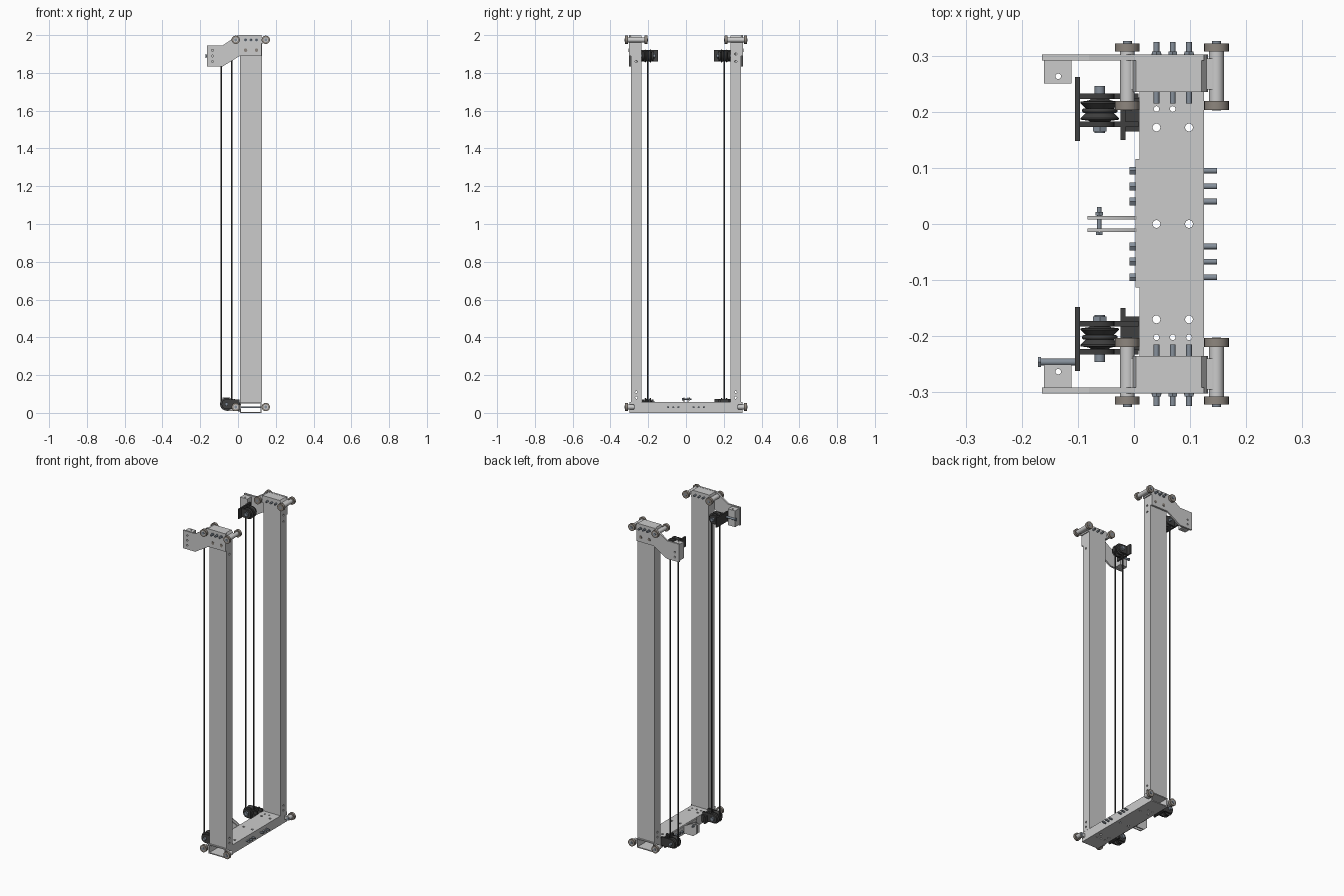
import bpy, bmesh, math
from mathutils import Vector

if "Cube" in bpy.data.objects:
    bpy.data.objects.remove(bpy.data.objects["Cube"])


def material(name, col):
    m = bpy.data.materials.new(name)
    m.diffuse_color = (*col, 1)
    m.use_nodes = True
    m.node_tree.nodes["Principled BSDF"].inputs["Base Color"].default_value = m.diffuse_color
    return m


DARK = material("dark_metal", (0.05, 0.05, 0.05))
STEEL = material("bolt_steel", (0.24, 0.28, 0.33))
WHEEL = material("wheel_rubber", (0.27, 0.24, 0.21))


def finish(name, bm, mat=None):
    bmesh.ops.recalc_face_normals(bm, faces=bm.faces)
    me = bpy.data.meshes.new(name)
    bm.to_mesh(me)
    bm.free()
    ob = bpy.data.objects.new(name, me)
    bpy.context.collection.objects.link(ob)
    if mat:
        me.materials.append(mat)
    return ob


def box(name, x, y, z, mat=None):
    bm = bmesh.new()
    bmesh.ops.create_cube(bm, size=1)
    for v in bm.verts:
        v.co = [(r[0] + r[1]) / 2 + c * abs(r[1] - r[0]) for r, c in zip((x, y, z), v.co)]
    return finish(name, bm, mat)


def add_rod(bm, a, b, r, seg=24):
    a, b = Vector(a), Vector(b)
    new = bmesh.ops.create_cone(bm, cap_ends=True, segments=seg, radius1=r, radius2=r, depth=(b - a).length)
    q = (b - a).to_track_quat('Z', 'Y')
    for v in new['verts']:
        v.co = q @ v.co + (a + b) / 2


def rod(name, a, b, r, mat=None, seg=24):
    bm = bmesh.new()
    add_rod(bm, a, b, r, seg)
    return finish(name, bm, mat)


def prism(name, pts, y0, y1, mat=None):
    # extrude an x/z outline along y
    bm = bmesh.new()
    f = bm.faces.new([bm.verts.new((x, y0, z)) for x, z in pts])
    ext = bmesh.ops.extrude_face_region(bm, geom=[f])['geom']
    bmesh.ops.translate(bm, vec=(0, y1 - y0, 0), verts=[v for v in ext if isinstance(v, bmesh.types.BMVert)])
    return finish(name, bm, mat)


def lathe_y(name, prof, centre, mat, seg=32):
    # revolve (radius, y) points around the y axis
    bm = bmesh.new()
    rings = [[bm.verts.new((centre[0] + r * math.cos(i * math.tau / seg), centre[1] + y,
                            centre[2] + r * math.sin(i * math.tau / seg))) for i in range(seg)] for r, y in prof]
    for p, q in zip(rings, rings[1:]):
        for i in range(seg):
            j = (i + 1) % seg
            bm.faces.new((p[i], p[j], q[j], q[i]))
    bm.faces.new(rings[0])
    bm.faces.new(rings[-1])
    return finish(name, bm, mat)


def cut(ob, cutter):
    m = ob.modifiers.new("cut", 'BOOLEAN')
    m.operation, m.solver, m.object = 'DIFFERENCE', 'EXACT', cutter
    bpy.context.view_layer.objects.active = ob
    bpy.ops.object.modifier_apply(modifier=m.name)
    bpy.data.objects.remove(cutter)


def drill(ob, holes):
    bm = bmesh.new()
    for a, b, r in holes:
        add_rod(bm, a, b, r, 16)
    cut(ob, finish("drill_cutter", bm))


# base beam: hollow tube with vertical holes
beam = box("base_beam", (0.01, 0.125), (-0.3, 0.3), (0, 0.057))
cut(beam, box("beam_void", (0.016, 0.119), (-0.4, 0.4), (0.006, 0.051)))
drill(beam, [((x, y, -0.05), (x, y, 0.1), r)
             for y, xs, r in ((-0.17, (0.04, 0.098), 0.007), (0, (0.04, 0.098), 0.007), (0.172, (0.04, 0.098), 0.007),
                              (-0.202, (0.04, 0.069, 0.098), 0.005), (0.205, (0.04, 0.069, 0.098), 0.005))
             for x in xs])
box("beam_back_plate", (0.003, 0.01), (-0.113, 0.116), (0.005, 0.055))

# centre clevis with pin
for s in (-1, 1):
    y = s * 0.011
    lug = prism("clevis_lug", [(0.005, 0.01), (-0.06, 0.01), (-0.083, 0.03), (-0.083, 0.082),
                               (-0.045, 0.082), (0.005, 0.055)], y - 0.003, y + 0.003)
rod("clevis_pin", (-0.062, -0.018, 0.073), (-0.062, 0.03, 0.073), 0.004, STEEL)
rod("clevis_pin_nut", (-0.062, 0.015, 0.073), (-0.062, 0.021, 0.073), 0.008, STEEL, 6)
rod("clevis_pin_head", (-0.062, -0.02, 0.073), (-0.062, -0.014, 0.073), 0.007, STEEL, 6)

PX, ZB, ZT = -0.061, 0.046, 1.89  # pulley axis position
PULLEY = [(0.014, -0.022), (0.02, -0.018), (0.034, -0.016), (0.034, -0.013), (0.024, -0.003),
          (0.024, 0.003), (0.034, 0.013), (0.034, 0.016), (0.02, 0.018), (0.014, 0.022)]
SIDE = [(-0.164, 1.835), (-0.08, 1.835), (0.01, 1.89), (0.125, 1.89), (0.125, 2.0),
        (0, 2.0), (-0.08, 1.946), (-0.164, 1.946)]

for s in (-1, 1):
    # column: hollow tube with bolt holes at both ends
    col = box("column", (0.01, 0.126), (s * 0.235, s * 0.291), (0.057, 1.96))
    cut(col, box("column_void", (0.015, 0.121), (s * 0.24, s * 0.286), (0, 2.1)))
    drill(col, [((-0.1, s * 0.263, z), (0.2, s * 0.263, z), 0.006) for z in (0.08, 0.11, 1.86, 1.9)])

    # top cap and cranked side plate
    prism("column_cap", [(-0.004, 1.955), (0.132, 1.955), (0.13, 1.985), (0.12, 1.999), (0.004, 1.999), (-0.002, 1.985)],
          s * 0.235, s * 0.302)
    plate = prism("side_plate", SIDE, s * 0.291, s * 0.302)
    drill(plate, [((-0.135, s * 0.25, z), (-0.135, s * 0.35, z), 0.005) for z in (1.86, 1.89, 1.92)])
    for x in (0.04, 0.098):
        rod("plate_rivet", (x, s * 0.295, 1.92), (x, s * 0.304, 1.92), 0.009, WHEEL)
    block = box("plate_block", (-0.16, -0.111), (s * 0.25, s * 0.291), (1.84, 1.94))
    drill(block, [((-0.135, s * 0.263, 1.8), (-0.135, s * 0.263, 2.0), 0.005)])

    # cross bolts through the cap and the beam ends
    for x in (0.04, 0.069, 0.098):
        rod("cap_bolt", (x, s * 0.215, 1.975), (x, s * 0.324, 1.975), 0.005, STEEL)
        rod("cap_bolt_head", (x, s * 0.302, 1.975), (x, s * 0.307, 1.975), 0.009, STEEL, 6)
    for y in (0.04, 0.067, 0.095):
        rod("beam_bolt", (-0.008, s * y, 0.03), (0.148, s * y, 0.03), 0.005, STEEL)
        rod("beam_bolt_head", (-0.008, s * y, 0.03), (0.003, s * y, 0.03), 0.008, STEEL, 6)

    # guide rollers at the top and bottom corners
    for x in (-0.012, 0.147):
        inner = 0.004 if x < 0 else 0.131
        for z, y0 in ((1.975, 0.205), (0.031, 0.275)):
            rod("roller_shaft", (x, s * y0, z), (x, s * 0.322, z), 0.013)
            rod("roller_axle", (x, s * (y0 - 0.003), z), (x, s * 0.326, z), 0.008, STEEL)
            rod("roller_wheel", (x, s * 0.307, z), (x, s * 0.322, z), 0.022, WHEEL)
            if z > 1:
                rod("roller_wheel", (x, s * 0.203, z), (x, s * 0.219, z), 0.022, WHEEL)
            box("roller_mount", sorted((x, inner + 0.01 * (1 if x < 0 else -1))),
                (s * (0.24 if z > 1 else 0.275), s * 0.295), (z - 0.011, z + 0.011))

    # pulleys with axles and nuts
    for z in (ZB, ZT):
        lathe_y("pulley", PULLEY, (PX, s * 0.202, z), DARK)
        rod("pulley_axle", (PX, s * 0.162, z), (PX, s * 0.246, z), 0.009, STEEL)
        rod("pulley_nut", (PX, s * 0.165, z), (PX, s * 0.176, z), 0.014, STEEL, 6)
        for y in (0.178, 0.228):
            end = -0.104 if z > 1 else 0.008
            mid = [(PX + 0.026 * math.cos(a), z + 0.026 * math.sin(a))
                   for a in [math.pi * (i / 8 - 0.5) for i in range(9)]]
            if z < 1:
                mid = [(2 * PX - px, pz) for px, pz in mid]
            prism("pulley_cheek", mid + [(end, z + 0.026), (end, z - 0.026)],
                  s * (y - 0.005), s * (y + 0.005), DARK)

    # upper pulley back plate, lower pulley mount
    box("upper_pulley_plate", (-0.105, -0.096), (s * 0.148, s * 0.262), (1.86, 1.92), DARK)
    box("lower_pulley_mount", (-0.024, -0.015), (s * 0.15, s * 0.236), (0.012, 0.074 if s > 0 else 0.055), DARK)
    box("lower_pulley_spacer", (-0.02, 0.012), (s * 0.165, s * 0.225), (0.012, 0.055), DARK)

    # cable loop
    path = [(PX + 0.028 * math.cos(math.pi * i / 10), ZT + 0.028 * math.sin(math.pi * i / 10)) for i in range(11)]
    path += [(PX - 0.028 * math.cos(math.pi * i / 10), ZB - 0.028 * math.sin(math.pi * i / 10)) for i in range(11)]
    cu = bpy.data.curves.new("cable", 'CURVE')
    cu.dimensions, cu.bevel_depth, cu.bevel_resolution = '3D', 0.004, 2
    sp = cu.splines.new('POLY')
    sp.points.add(len(path) - 1)
    for p, (x, z) in zip(sp.points, path):
        p.co = (x, s * 0.202, z, 1)
    sp.use_cyclic_u = True
    cu.materials.append(DARK)
    bpy.context.collection.objects.link(bpy.data.objects.new("cable", cu))

# tension bolt on the front side only
rod("tension_bolt", (-0.17, -0.246, 1.89), (-0.096, -0.246, 1.89), 0.006, STEEL)
rod("tension_bolt_head", (-0.171, -0.246, 1.89), (-0.166, -0.246, 1.89), 0.01, STEEL, 6)

# smooth the round parts, keep edges sharp
bpy.ops.object.select_all(action='DESELECT')
for ob in bpy.context.scene.objects:
    if ob.type == 'MESH':
        ob.select_set(True)
        bpy.context.view_layer.objects.active = ob
bpy.ops.object.shade_smooth_by_angle(angle=math.radians(30))
